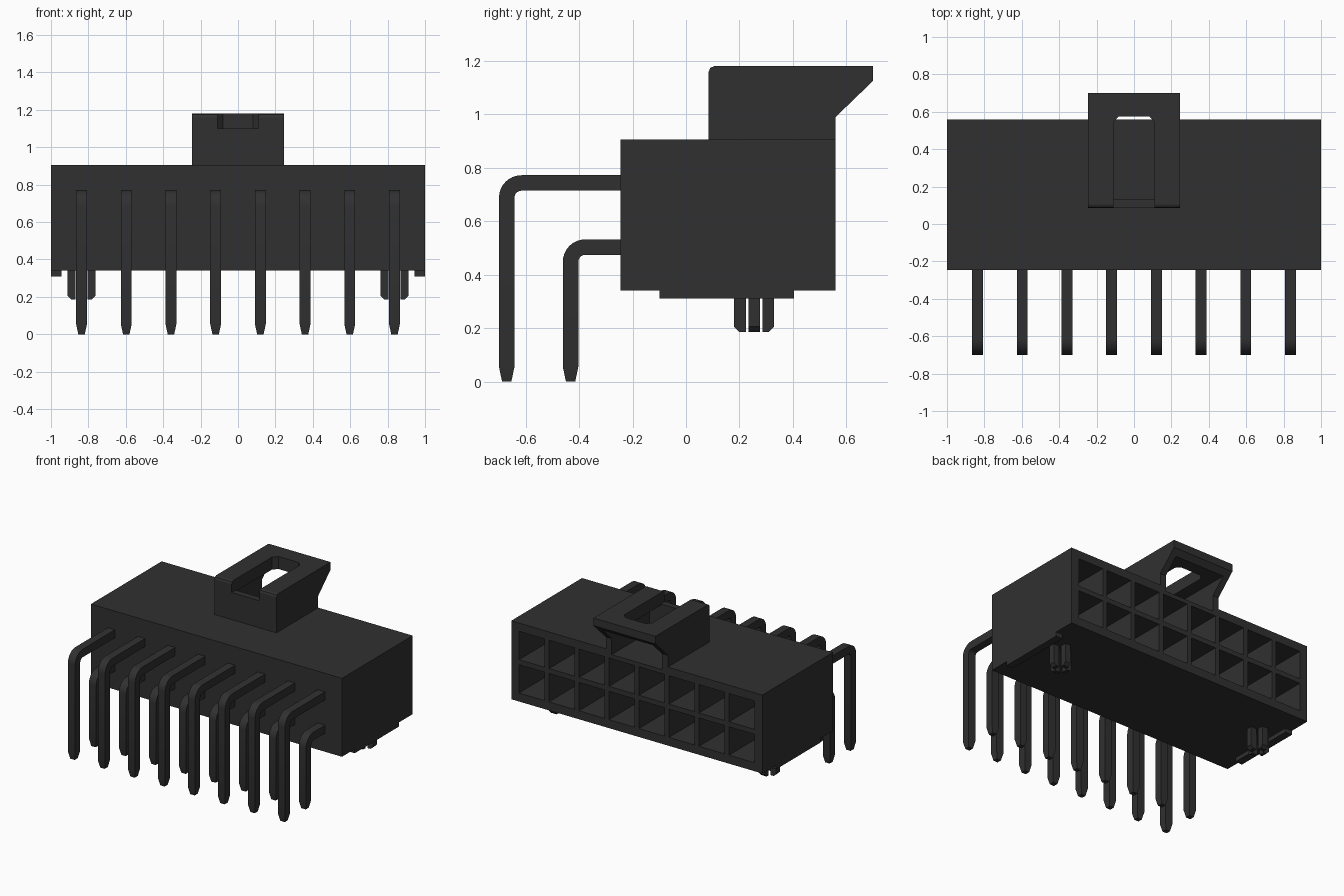
import bpy, bmesh, math
from mathutils import Vector

cube = bpy.data.objects.get("Cube")
if cube:
    bpy.data.objects.remove(cube, do_unlink=True)

black = bpy.data.materials.new("black plastic")
black.use_nodes = True
COLOR = (0.03, 0.03, 0.03, 1)
black.diffuse_color = COLOR
black.node_tree.nodes["Principled BSDF"].inputs["Base Color"].default_value = COLOR


def finish(name, bm):
    """Turn a bmesh into a named object."""
    bmesh.ops.recalc_face_normals(bm, faces=bm.faces)
    mesh = bpy.data.meshes.new(name)
    bm.to_mesh(mesh)
    bm.free()
    mesh.materials.append(black)
    obj = bpy.data.objects.new(name, mesh)
    bpy.context.collection.objects.link(obj)
    return obj


def add_box(bm, x0, x1, y0, y1, z0, z1):
    v = bmesh.ops.create_cube(bm, size=1)["verts"]
    for p in v:
        p.co = ((x0 + x1) / 2 + p.co.x * (x1 - x0),
                (y0 + y1) / 2 + p.co.y * (y1 - y0),
                (z0 + z1) / 2 + p.co.z * (z1 - z0))
    return v


def box(name, *bounds):
    bm = bmesh.new()
    add_box(bm, *bounds)
    return finish(name, bm)


def prism(name, points, offset):
    """Extrude a closed outline along an offset vector."""
    bm = bmesh.new()
    face = bm.faces.new([bm.verts.new(p) for p in points])
    ext = bmesh.ops.extrude_face_region(bm, geom=[face])["geom"]
    bmesh.ops.translate(bm, vec=offset,
                        verts=[g for g in ext if isinstance(g, bmesh.types.BMVert)])
    return finish(name, bm)


def cut(target, *cutters):
    for c in cutters:
        c.hide_render = True
        m = target.modifiers.new("cut", "BOOLEAN")
        m.operation, m.solver, m.object = "DIFFERENCE", "EXACT", c
        bpy.context.view_layer.objects.active = target
        bpy.ops.object.modifier_apply(modifier=m.name)


PITCH = 0.239
COLUMNS = [(i - 3.5) * PITCH for i in range(8)]
ROWS = (0.503, 0.743)

# Housing with a grid of sockets open at the back
housing = box("housing", -1, 1, -0.245, 0.56, 0.34, 0.905)
bm = bmesh.new()
for x in COLUMNS:
    for z in ROWS:
        add_box(bm, x - 0.102, x + 0.102, -0.17, 0.7, z - 0.102, z + 0.102)
sockets = finish("socket_cutter", bm)

# Latch block with a sloped rear lip
profile = [(0.085, 0.905), (0.56, 0.905), (0.56, 0.99), (0.70, 1.125), (0.70, 1.18),
           (0.105, 1.18), (0.091, 1.174), (0.085, 1.16)]
latch = prism("latch", [(-0.247, y, z) for y, z in profile], (0.494, 0, 0))

# Latch cavity open at the back, top window and front notch
cavity = box("cavity_cutter", -0.2, 0.2, 0.13, 0.8, 0.875, 1.09)
outline = [(-0.11, 0.0), (0.11, 0.0), (0.11, 0.545), (0.08, 0.575),
           (-0.08, 0.575), (-0.11, 0.545)]
window = prism("window_cutter", [(x, max(y, 0.13), 1.0) for x, y in outline], (0, 0, 0.3))
notch = box("notch_cutter", -0.11, 0.11, 0.0, 0.2, 1.10, 1.3)
cut(housing, sockets, cavity)
cut(latch, cavity, window, notch)
for c in (sockets, cavity, window, notch):
    bpy.data.objects.remove(c, do_unlink=True)


def pin(name, x, z, y, radius=0.055, h=0.029):
    """Square pin: runs forward from the socket, bends down, ends in a taper."""
    path = [(0.12, z, 0, 1)]
    cy, cz = y + radius, z - radius
    for k in range(9):
        a = math.pi / 2 * k / 8
        path.append((cy - radius * math.sin(a), cz + radius * math.cos(a), a, 1))
    path += [(y, 0.055, math.pi / 2, 1), (y, 0.0, math.pi / 2, 0.6)]
    bm = bmesh.new()
    rings = []
    for py, pz, a, s in path:
        n = Vector((0, -math.sin(a), math.cos(a))) * h * s
        side = Vector((h * s, 0, 0))
        c = Vector((x, py, pz))
        rings.append([bm.verts.new(c + n * i + side * j)
                      for i, j in ((1, 1), (1, -1), (-1, -1), (-1, 1))])
    for r0, r1 in zip(rings, rings[1:]):
        for k in range(4):
            bm.faces.new((r0[k], r0[(k + 1) % 4], r1[(k + 1) % 4], r1[k]))
    bm.faces.new(rings[0])
    bm.faces.new(rings[-1])
    obj = finish(name, bm)
    bpy.ops.object.select_all(action="DESELECT")
    obj.select_set(True)
    bpy.context.view_layer.objects.active = obj
    bpy.ops.object.shade_smooth_by_angle(angle=math.radians(30))


# Two rows of bent contact pins
for i, x in enumerate(COLUMNS):
    pin(f"lower_pin_{i + 1}", x, ROWS[0], -0.432)
    pin(f"upper_pin_{i + 1}", x, ROWS[1], -0.671)

# Standoff strips and split locating pegs under both ends
for side, s in (("left", 1), ("right", -1)):
    box(f"{side}_standoff", *sorted((s * 0.945, s)), -0.10, 0.405, 0.31, 0.34)
    bm = bmesh.new()
    px, py = s * 0.8365, 0.255
    for dx, dy in ((1, 0), (-1, 0), (0, 1), (0, -1)):
        cx, cy = px + dx * 0.053, py + dy * 0.053
        verts = add_box(bm, cx - 0.022, cx + 0.022, cy - 0.022, cy + 0.022, 0.185, 0.345)
        # chamfer the outer lower edge of the prong
        edges = {e for v in verts for e in v.link_edges
                 if all(w.co.z < 0.2 and (w.co.x - px) * dx + (w.co.y - py) * dy > 0.06
                        for w in e.verts)}
        bmesh.ops.bevel(bm, geom=list(edges), offset=0.02, segments=1, affect="EDGES")
    finish(f"{side}_peg", bm)
